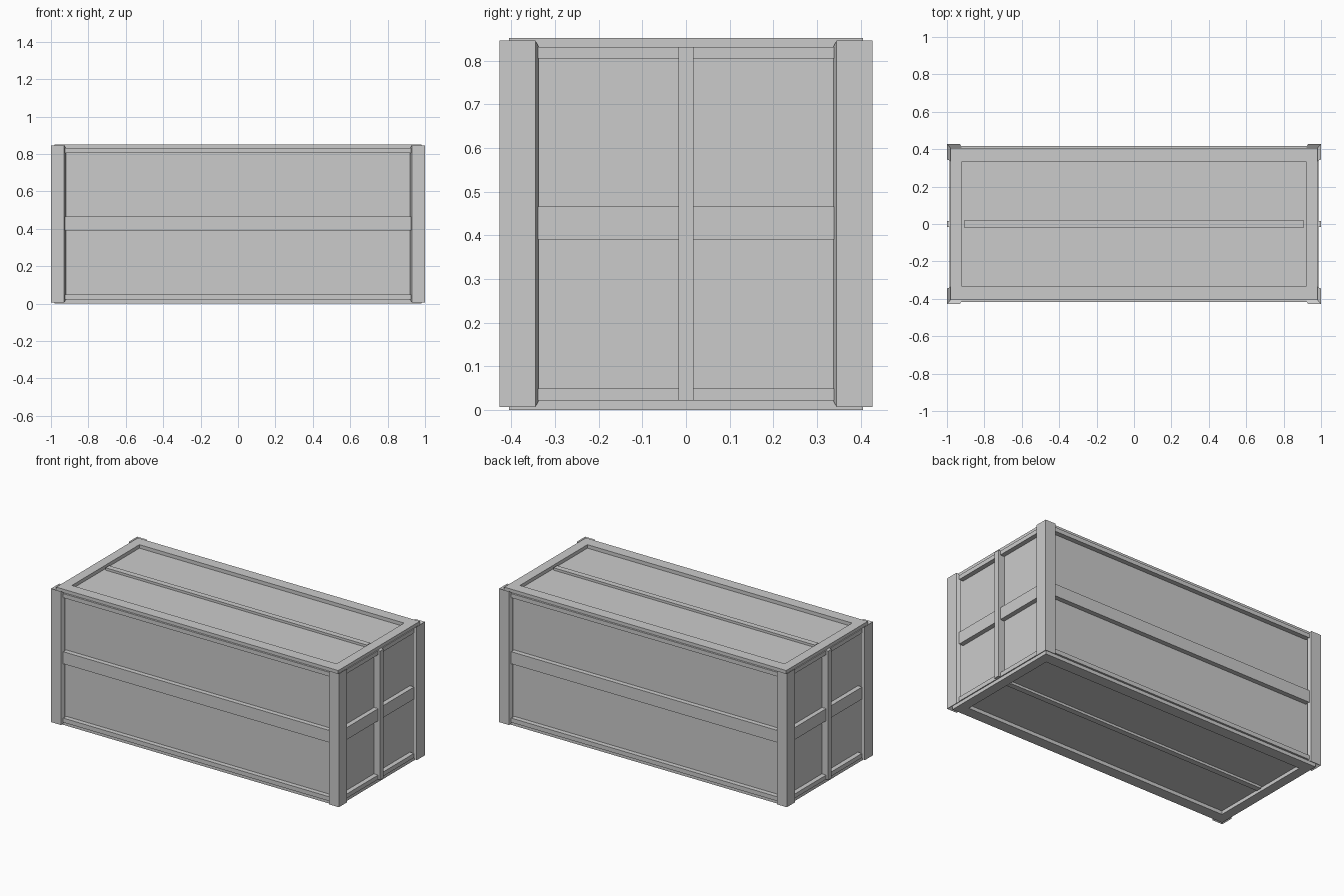
import bpy
import bmesh

cube = bpy.data.objects.get("Cube")
if cube:
    bpy.data.objects.remove(cube, do_unlink=True)

grey = bpy.data.materials.new("plain grey")
grey.use_nodes = True
colour = (0.6, 0.6, 0.6, 1)
grey.diffuse_color = colour
grey.node_tree.nodes["Principled BSDF"].inputs["Base Color"].default_value = colour

HEIGHT = 0.852


def finish(name, bm):
    bmesh.ops.recalc_face_normals(bm, faces=bm.faces)
    mesh = bpy.data.meshes.new(name)
    bm.to_mesh(mesh)
    bm.free()
    mesh.materials.append(grey)
    obj = bpy.data.objects.new(name, mesh)
    bpy.context.collection.objects.link(obj)
    return obj


def box(name, x, y, z):
    """Box from (low, high) ranges on each axis."""
    bm = bmesh.new()
    bmesh.ops.create_cube(bm, size=1)
    for v in bm.verts:
        v.co = [r[0] if c < 0 else r[1] for c, r in zip(v.co, (x, y, z))]
    return finish(name, bm)


def ring(name, outer, inner, z):
    """Flat rectangular frame with a rectangular opening."""
    bm = bmesh.new()
    signs = [(-1, -1), (1, -1), (1, 1), (-1, 1)]
    loops = [[bm.verts.new((sx * s[0], sy * s[1], h)) for sx, sy in signs]
             for s, h in ((outer, z[0]), (outer, z[1]), (inner, z[1]), (inner, z[0]))]
    for a, b in zip(loops, loops[1:] + loops[:1]):
        for i in range(4):
            j = (i + 1) % 4
            bm.faces.new((a[i], a[j], b[j], b[i]))
    return finish(name, bm)


def corner_post(name, sx, sy):
    """Angle post whose edges and ends slope in towards the body."""
    outside = [(1, 0.345), (1, 0.427), (0.93, 0.427)]
    inside = [(0.92, 0.405), (0.98, 0.405), (0.98, 0.337)]
    bm = bmesh.new()
    ends = []
    for out_z, in_z in ((0.007, 0.022), (0.846, 0.831)):
        ends.append([bm.verts.new((sx * x, sy * y, out_z)) for x, y in outside]
                    + [bm.verts.new((sx * x, sy * y, in_z)) for x, y in inside])
    for i in range(6):
        j = (i + 1) % 6
        bm.faces.new((ends[0][i], ends[0][j], ends[1][j], ends[1][i]))
    for e in ends:
        bm.faces.new((e[0], e[1], e[4], e[5]))
        bm.faces.new((e[1], e[2], e[3], e[4]))
    return finish(name, bm)


# Body panels
box("body_panels", (-0.957, 0.957), (-0.387, 0.387), (0.022, 0.83))

# Frames and centre strips on the lid and the base
for part, low, high, s_low, s_high in (
        ("top", 0.83, HEIGHT, 0.82, 0.845),
        ("bottom", 0, 0.022, 0.007, 0.032)):
    ring(part + "_frame", (0.98, 0.405), (0.92, 0.335), (low, high))
    box(part + "_centre_strip", (-0.908, 0.908), (-0.018, 0.018), (s_low, s_high))

# Corner posts
for sx, side in ((-1, "right"), (1, "left")):
    for sy, end in ((-1, "front"), (1, "back")):
        corner_post(f"{end}_{side}_post", sx, sy)

# Horizontal rails around all four sides
rails = (("lower", 0.022, 0.049), ("middle", 0.39, 0.466), ("upper", 0.805, 0.831))
for level, low, high in rails:
    for s, side in ((-1, "front"), (1, "back")):
        box(f"{side}_{level}_rail", (-0.925, 0.925),
            sorted((s * 0.38, s * 0.417)), (low, high))
    for s, side in ((-1, "right"), (1, "left")):
        box(f"{side}_{level}_rail", sorted((s * 0.95, s * 0.986)),
            (-0.34, 0.34), (low, high))

# Upright strips on the two ends
for s, side in ((-1, "right"), (1, "left")):
    box(side + "_upright_strip", sorted((s * 0.95, s)), (-0.017, 0.017), (0.022, 0.831))
